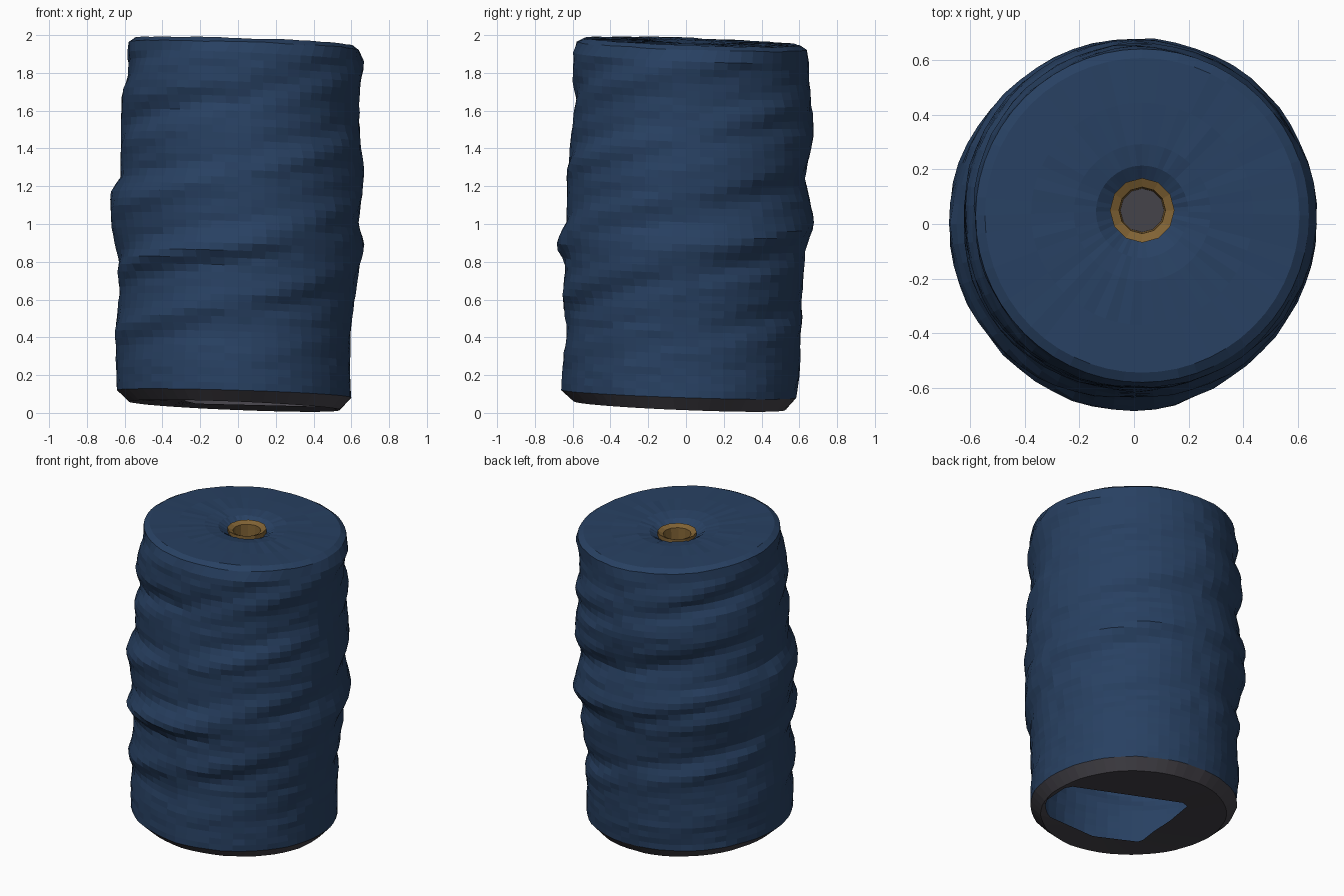
import bpy, bmesh, math, random
from mathutils import Vector
from mathutils.geometry import intersect_line_line_2d

if "Cube" in bpy.data.objects:
    bpy.data.objects.remove(bpy.data.objects["Cube"])

random.seed(4)
N, ROWS = 56, 46


def material(name, rgb):
    m = bpy.data.materials.new(name)
    m.diffuse_color = (*rgb, 1)
    m.use_nodes = True
    m.node_tree.nodes["Principled BSDF"].inputs["Base Color"].default_value = m.diffuse_color
    return m


BLUE = material("navy thread", (0.021, 0.052, 0.122))
GREY = material("dark grey base", (0.06, 0.056, 0.068))
BROWN = material("brown core", (0.22, 0.125, 0.035))


def loft(name, rings, mats, rule, cap=None):
    """Bridge rings of points; rule(i) gives the material of band i."""
    bm = bmesh.new()
    vs = [[bm.verts.new(p) for p in r] for r in rings]
    for i in range(len(vs) - 1):
        n = len(vs[i])
        for k in range(n):
            j = (k + 1) % n
            f = bm.faces.new((vs[i][k], vs[i][j], vs[i + 1][j], vs[i + 1][k]))
            f.material_index = rule(i)
    if cap is not None:
        bm.faces.new(vs[-1]).material_index = cap
    me = bpy.data.meshes.new(name)
    bm.to_mesh(me)
    bm.free()
    for m in mats:
        me.materials.append(m)
    ob = bpy.data.objects.new(name, me)
    bpy.context.collection.objects.link(ob)
    return ob


# Side outlines (z, radius) toward right, back, left and front
SIDES = [
    [(.08, .60), (.2, .59), (.5, .60), (.65, .625), (.8, .645), (.88, .67), (1, .64),
     (1.28, .67), (1.5, .64), (1.7, .645), (1.85, .665)],
    [(.1, .585), (.2, .60), (.6, .615), (.85, .63), (1, .68), (1.1, .66), (1.25, .63),
     (1.5, .68), (1.7, .655), (1.85, .65)],
    [(.1, .64), (.45, .65), (.6, .63), (.8, .63), (.95, .665), (1.16, .68), (1.25, .62),
     (1.5, .62), (1.7, .61), (1.77, .585), (1.92, .575)],
    [(.1, .66), (.3, .65), (.42, .63), (.6, .65), (.8, .64), (.88, .69), (1, .635),
     (1.2, .63), (1.5, .605), (1.65, .575), (1.75, .60), (1.92, .59)],
]


def sample(pts, z):
    if z <= pts[0][0]:
        return pts[0][1]
    for (a, ra), (b, rb) in zip(pts, pts[1:]):
        if z <= b:
            return ra + (rb - ra) * (z - a) / (b - a)
    return pts[-1][1]


def radius(t, z):
    # outlines slide along a helix between the four directions
    q = t / (math.pi / 2)
    i, f = int(q) % 4, q % 1
    a = sample(SIDES[i], z - .10 * f)
    b = sample(SIDES[(i + 1) % 4], z + .10 * (1 - f))
    r = a + (b - a) * f
    fade = min(1, max(0, (z - .2) / .3)) * abs(math.sin(2 * t)) ** .5
    wrap = .011 * math.sin(3 * t - 20 * z) + .006 * math.sin(5 * t - 37 * z)
    return r + fade * wrap + random.uniform(-.003, .003)


ANG = [2 * math.pi * k / N for k in range(N)]
HX, HY = .03, .05          # centre of the top hole


def side_ring(s):
    ring = []
    for t in ANG:
        d = math.cos(t) + math.sin(t)
        lo, hi = .10 - .02 * d, 1.885 - .025 * d
        z = lo + (hi - lo) * s
        r = radius(t, z)
        ring.append((r * math.cos(t), r * math.sin(t), z))
    return ring


def top_ring(u, dip):
    ring = []
    for t in ANG:
        r = .625 * u
        x = HX + r * math.cos(t)
        y = HY * (1 - u) + .03 * u + r * math.sin(t)
        ring.append((x, y, 1.967 - .034 * (x + y) - dip + random.uniform(-.003, .003)))
    return ring


# Underside: ragged opening, as points across the view from the back right
HOLE = [(-.86, .22), (-.84, -.08), (-.45, -.55), (0, -.72), (.15, -.5), (.32, -.3), (.55, .05), (-.6, .55)]
HOLE = [Vector((v - u, u + v)) * .62 / math.sqrt(2) for u, v in HOLE]
MID = sum(HOLE, Vector((0, 0))) / len(HOLE)


def base_z(x, y):
    return .036 - .04 * (x + y)


def hole_ring():
    ring = []
    for t in ANG:
        far = MID + Vector((math.cos(t), math.sin(t))) * 2
        for a, b in zip(HOLE, HOLE[1:] + HOLE[:1]):
            p = intersect_line_line_2d(MID, far, a, b)
            if p:
                break
        p = p if p else a
        ring.append((p[0], p[1], base_z(p[0], p[1]) + .015))
    return ring


def base_ring(k):
    pts = [(k * x, k * y) for x, y, z in side_ring(0)]
    return [(x, y, max(0, base_z(x, y))) for x, y in pts]


# Wound thread body with grey base and blue top
rings = [hole_ring(), base_ring(.90)]
rings += [side_ring(i / ROWS) for i in range(ROWS + 1)]
rings += [top_ring(.975, .022), top_ring(.92, 0), top_ring(.65, -.002), top_ring(.4, 0),
          top_ring(.27, .012), top_ring(.17, .05)]
loft("thread_body", rings, [BLUE, GREY], lambda i: 1 if i < 2 else 0)


# Core tube: brown rim and wall, closed by a grey plug
def core_ring(r, z, n=12):
    return [(HX + r * math.cos(2 * math.pi * k / n), HY + r * math.sin(2 * math.pi * k / n), z)
            for k in range(n)]


loft("core_tube", [core_ring(.118, 1.86), core_ring(.118, 1.945), core_ring(.085, 1.93),
                   core_ring(.08, 1.82)], [BROWN, GREY], lambda i: 0, cap=1)
